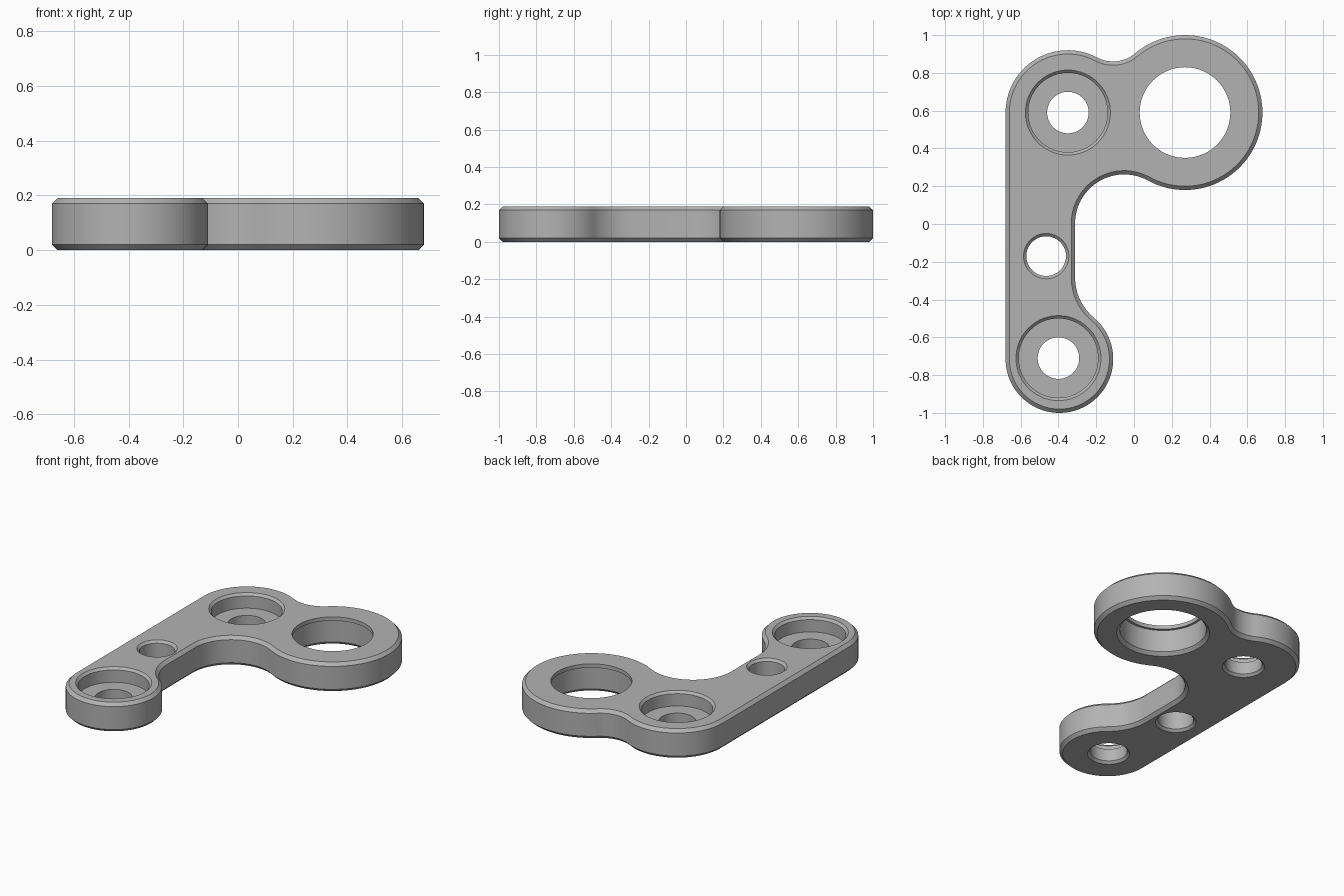
import bpy, bmesh
from math import sin, cos, pi, sqrt, atan2, hypot, ceil

if "Cube" in bpy.data.objects:
    bpy.data.objects.remove(bpy.data.objects["Cube"], do_unlink=True)

HEIGHT, BEVEL, WAIST = 0.19, 0.02, -0.312

# Rounded lobes of the plate: x, y, radius
low = (-0.395, -0.715, 0.285)
left = (-0.35, 0.59, 0.33)
big = (0.27, 0.59, 0.41)


def line_fillet(lobe, r, side):
    """Concave circle touching the straight inner edge and a lobe."""
    x = WAIST + r
    return x, lobe[1] + side * sqrt((lobe[2] + r) ** 2 - (x - lobe[0]) ** 2), r


def lobe_fillet(a, b, r):
    """Concave circle touching two lobes of equal y, on the back side."""
    d, ra, rb = b[0] - a[0], a[2] + r, b[2] + r
    t = (d * d + ra * ra - rb * rb) / (2 * d)
    return a[0] + t, a[1] + sqrt(ra * ra - t * t), r


def angle(a, b):
    return atan2(b[1] - a[1], b[0] - a[0])


lower_fillet = line_fillet(low, 0.28, 1)
inner_fillet = line_fillet(big, 0.26, -1)
back_fillet = lobe_fillet(left, big, 0.18)

# Counter-clockwise arcs: circle, start, end, convex (1) or concave (-1)
arcs = [
    (low, -pi, angle(low, lower_fillet), 1),
    (lower_fillet, angle(lower_fillet, low) + 2 * pi, pi, -1),
    (inner_fillet, pi, angle(inner_fillet, big), -1),
    (big, angle(big, inner_fillet), angle(big, back_fillet), 1),
    (back_fillet, angle(back_fillet, big), angle(back_fillet, left) , -1),
    (left, angle(left, back_fillet), pi, 1),
]


def outline(inset, z):
    points = []
    for (x, y, r), start, end, side in arcs:
        sweep = (end - start) * side % (2 * pi) * side
        n = max(6, ceil(abs(sweep) / 0.06))
        rr = r - side * inset
        for i in range(n + 1):
            a = start + sweep * i / n
            p = (x + rr * cos(a), y + rr * sin(a), z)
            # Neighbouring arcs share their tangent point
            if not points or hypot(p[0] - points[-1][0], p[1] - points[-1][1]) > 1e-4:
                points.append(p)
    return points


def circle(x, y, r, z, n=72):
    return [(x + r * cos(2 * pi * i / n), y + r * sin(2 * pi * i / n), z) for i in range(n)]


bm = bmesh.new()
top_edges, bottom_edges = [], []


def wall(loops):
    """Skin a stack of closed loops, running from the bottom to the top."""
    rings = [[bm.verts.new(p) for p in loop] for loop in loops]
    for a, b in zip(rings, rings[1:]):
        for i in range(len(a)):
            bm.faces.new((a[i - 1], a[i], b[i], b[i - 1]))
    for ring, store in ((rings[0], bottom_edges), (rings[-1], top_edges)):
        store += [bm.edges.get((ring[i - 1], ring[i])) for i in range(len(ring))]


def hole(x, y, profile):
    wall([circle(x, y, r, z) for r, z in profile])


# Outer rim with both edges chamfered
wall([outline(BEVEL, 0), outline(0, BEVEL), outline(0, HEIGHT - BEVEL), outline(BEVEL, HEIGHT)])

# Two counterbored screw holes
for x, y, _ in (left, (-0.4, -0.71, 0)):
    hole(x, y, [(0.125, 0), (0.11, 0.015), (0.11, 0.095), (0.21, 0.095),
                (0.21, HEIGHT - 0.015), (0.225, HEIGHT)])

# Plain pin hole
hole(-0.465, -0.17, [(0.12, 0), (0.105, 0.015), (0.105, HEIGHT - 0.015), (0.12, HEIGHT)])

# Large bearing seat with a retaining lip at the top
hole(big[0], big[1], [(0.275, 0), (0.255, BEVEL), (0.255, 0.165), (0.24, 0.165), (0.24, HEIGHT)])

# Flat faces around the holes
for edges, z in ((bottom_edges, -1), (top_edges, 1)):
    bmesh.ops.triangle_fill(bm, edges=edges, use_beauty=True, normal=(0, 0, z))
bmesh.ops.recalc_face_normals(bm, faces=bm.faces[:])

mesh = bpy.data.meshes.new("bracket_plate")
bm.to_mesh(mesh)
bm.free()
plate = bpy.data.objects.new("bracket_plate", mesh)
bpy.context.collection.objects.link(plate)

grey = bpy.data.materials.new("plain_grey")
grey.use_nodes = True
colour = (0.45, 0.45, 0.45, 1)
grey.diffuse_color = colour
grey.node_tree.nodes["Principled BSDF"].inputs["Base Color"].default_value = colour
mesh.materials.append(grey)

bpy.context.view_layer.objects.active = plate
plate.select_set(True)
bpy.ops.object.shade_smooth_by_angle(angle=pi / 6)
